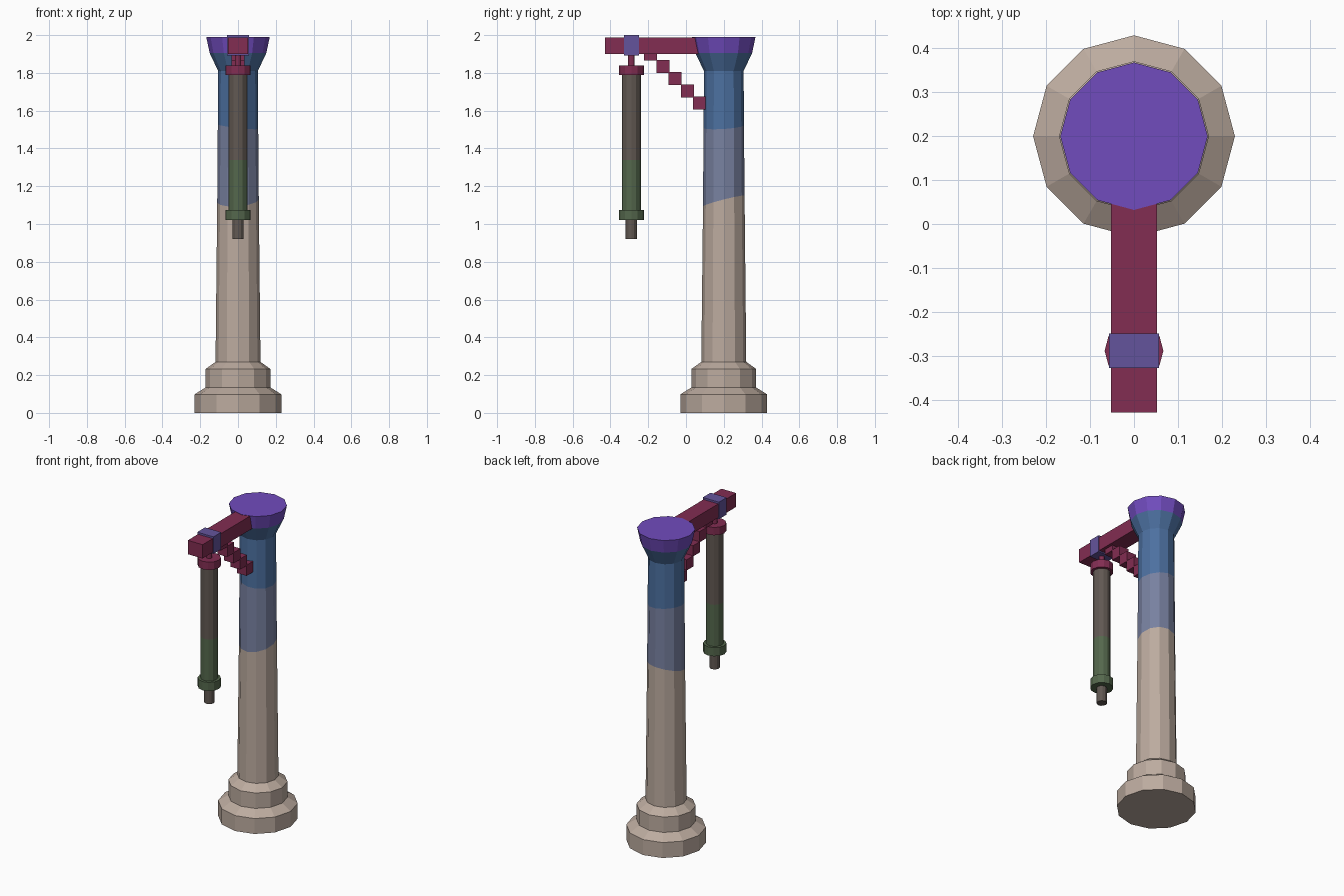
import bpy, math

if "Cube" in bpy.data.objects:
    bpy.data.objects.remove(bpy.data.objects["Cube"])


def material(name, rgb):
    def lin(c):
        c /= 255
        return c / 12.92 if c <= 0.04045 else ((c + 0.055) / 1.055) ** 2.4
    m = bpy.data.materials.new(name)
    m.diffuse_color = (*[lin(c) for c in rgb], 1)
    m.use_nodes = True
    m.node_tree.nodes["Principled BSDF"].inputs["Base Color"].default_value = m.diffuse_color
    return m


BEIGE = material("beige stone", (188, 171, 159))
SLATE = material("slate blue", (120, 129, 160))
BLUE = material("deep blue", (76, 112, 160))
PURPLE = material("purple", (113, 76, 190))
MAROON = material("maroon", (130, 45, 82))
VIOLET = material("muted violet", (100, 84, 156))
BROWN = material("dark brown grey", (97, 88, 82))
GREEN = material("dull green", (84, 103, 76))


def lathe(name, cx, cy, profile, sides=12):
    """Profile rows: radius, height, colour of the band above, tilt along x, tilt along y."""
    verts, faces, cols, mats = [], [], [], []
    for r, z, col, tx, ty in profile:
        if col not in mats:
            mats.append(col)
        for i in range(sides):
            a = 2 * math.pi * i / sides
            c, s = math.cos(a), math.sin(a)
            verts.append((cx + r * c, cy + r * s, z + tx * c + ty * s))
    for k in range(len(profile) - 1):
        for i in range(sides):
            j = (i + 1) % sides
            faces.append((k * sides + i, k * sides + j,
                          (k + 1) * sides + j, (k + 1) * sides + i))
            cols.append(mats.index(profile[k][2]))
    faces.append(tuple(reversed(range(sides))))
    cols.append(0)
    last = (len(profile) - 1) * sides
    faces.append(tuple(range(last, last + sides)))
    cols.append(mats.index(profile[-1][2]))
    me = bpy.data.meshes.new(name)
    me.from_pydata(verts, [], faces)
    for m in mats:
        me.materials.append(m)
    for p, c in zip(me.polygons, cols):
        p.material_index = c
    me.update()
    ob = bpy.data.objects.new(name, me)
    bpy.context.collection.objects.link(ob)
    return ob


def box(name, lo, hi, mat):
    bpy.ops.mesh.primitive_cube_add(size=1, location=[(a + b) / 2 for a, b in zip(lo, hi)])
    ob = bpy.context.object
    ob.name = name
    ob.scale = [b - a for a, b in zip(lo, hi)]
    bpy.ops.object.transform_apply(location=False, rotation=False, scale=True)
    ob.data.materials.append(mat)
    return ob


# Pillar with stepped base, tilted paint lines and flared capital
lathe("pillar", 0, 0.2, [
    (0.23, 0.0, BEIGE, 0, 0), (0.23, 0.098, BEIGE, 0, 0),
    (0.171, 0.135, BEIGE, 0, 0), (0.171, 0.233, BEIGE, 0, 0),
    (0.119, 0.27, BEIGE, 0, 0),
    (0.110, 1.122, SLATE, 0.008, 0.028),
    (0.107, 1.515, BLUE, -0.012, 0.007),
    (0.105, 1.81, BLUE, 0, 0), (0.150, 1.905, PURPLE, 0, 0),
    (0.168, 1.99, PURPLE, 0, 0)])

# Beam, with its inner end buried in the capital
box("beam", (-0.052, -0.43, 1.90), (0.052, 0.2, 1.988), MAROON)

# Stepped brace under the beam
for i in range(5):
    y, z = 0.072 - 0.0648 * i, 1.64 + 0.0648 * i
    h = 0.034
    box(f"brace_step_{i + 1}", (-h, y - h, z - h), (h, y + h, z + h), MAROON)

# Strap round the beam
box("strap", (-0.057, -0.328, 1.892), (0.057, -0.25, 2.0), VIOLET)

# Hanging cylinder: neck, top collar, body, bottom collar, tip
LY = -0.289


def tube(name, r, z0, z1, mat):
    lathe(name, 0, LY, [(r, z0, mat, 0, 0), (r, z1, mat, 0, 0)])


tube("neck", 0.017, 1.83, 1.90, MAROON)
tube("top_collar", 0.067, 1.79, 1.84, MAROON)
lathe("hanging_body", 0, LY, [(0.05, 1.06, GREEN, 0, 0), (0.05, 1.34, BROWN, 0, 0),
                              (0.05, 1.80, BROWN, 0, 0)])
tube("bottom_collar", 0.067, 1.02, 1.075, GREEN)
tube("tip", 0.03, 0.92, 1.03, BROWN)
